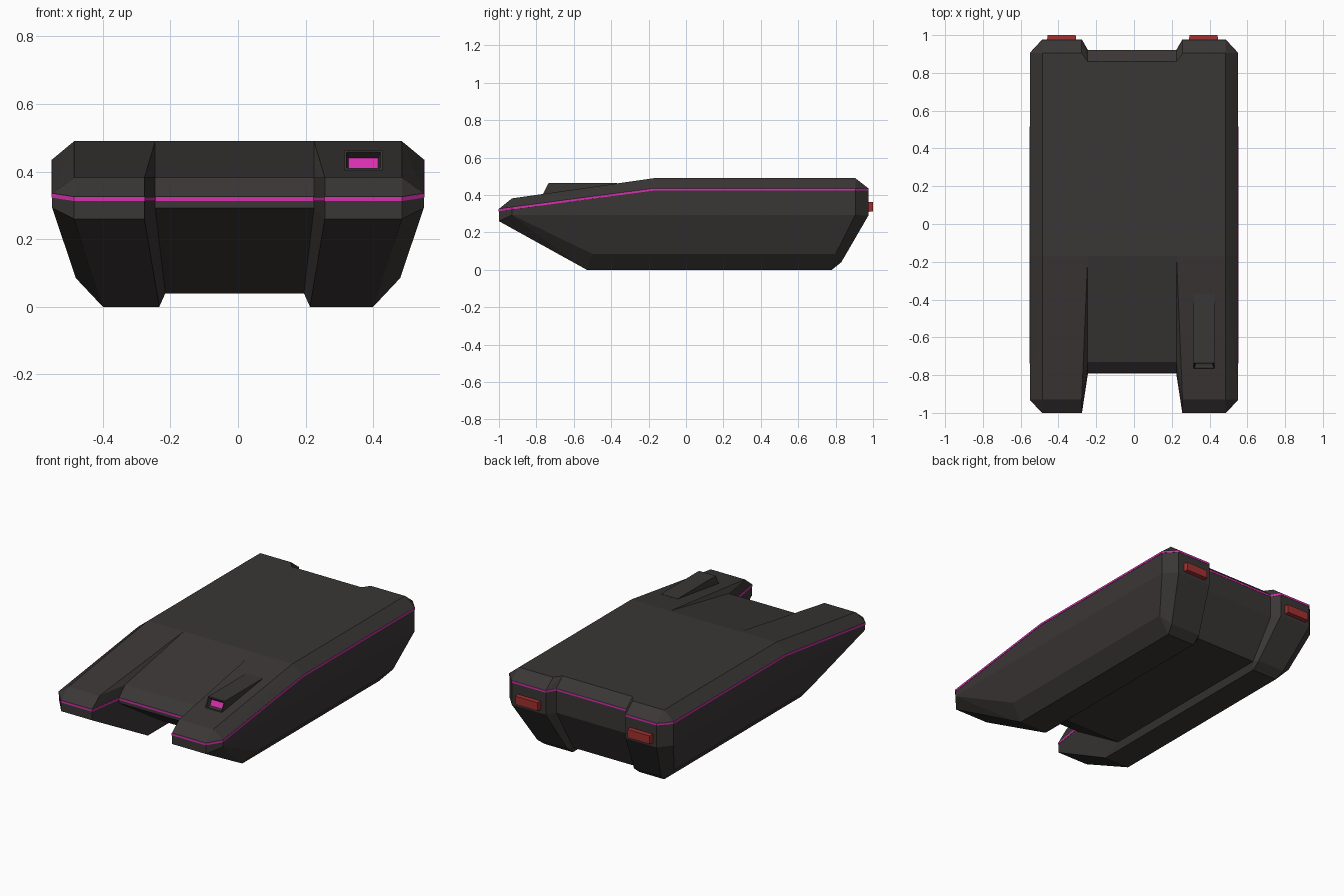
import bpy, bmesh

if "Cube" in bpy.data.objects:
    bpy.data.objects.remove(bpy.data.objects["Cube"])


def material(name, rgb):
    m = bpy.data.materials.new(name)
    m.diffuse_color = (*rgb, 1)
    m.use_nodes = True
    m.node_tree.nodes["Principled BSDF"].inputs["Base Color"].default_value = m.diffuse_color
    return m


DARK = material("dark_shell", (0.042, 0.038, 0.036))
GLOW = material("magenta_glow", (0.68, 0.03, 0.42))
RED = material("red_lens", (0.35, 0.03, 0.03))


def finish(name, bm, *mats):
    bmesh.ops.recalc_face_normals(bm, faces=bm.faces[:])
    me = bpy.data.meshes.new(name)
    bm.to_mesh(me)
    bm.free()
    for m in mats:
        me.materials.append(m)
    ob = bpy.data.objects.new(name, me)
    bpy.context.collection.objects.link(ob)
    return ob


def hull(points):
    bm = bmesh.new()
    for p in points:
        bm.verts.new(p)
    res = bmesh.ops.convex_hull(bm, input=bm.verts[:])
    junk = {e for e in res["geom_interior"] + res["geom_unused"]
            if isinstance(e, bmesh.types.BMVert)}
    bmesh.ops.delete(bm, geom=list(junk), context='VERTS')
    bmesh.ops.dissolve_limit(bm, angle_limit=0.03, verts=bm.verts[:], edges=bm.edges[:])
    return bm


# Side profiles: (x, y, z) of each pod's inner and outer edge, and of the middle deck
POD_TOP = [(-1, .26), (-1, .326), (-.93, .382), (-.17, .49), (.905, .49), (.975, .436), (.975, .29)]
POD_INNER = [(.257, y, z) for y, z in POD_TOP] + [(.213, .83, .04), (.213, .78, 0), (.213, -.53, 0)]
POD_OUTER = [(.485, y, z) for y, z in POD_TOP] + [
    (.55, -.93, .293), (.55, -.93, .336), (.55, -.17, .436), (.55, .905, .436), (.55, .905, .293),
    (.48, -.5, .085), (.48, .8, .085), (.415, -.59, .035), (.415, .83, .04),
    (.4, -.53, 0), (.4, .78, 0)]
DECK = [(.225, -.79, .293), (.225, -.79, .326), (.225, -.73, .382), (.225, -.17, .49),
        (.225, .86, .49), (.225, .92, .436), (.225, .92, .29), (.195, .8, .04), (.195, -.4, .04)]


def side(points, s):
    """Place points on side s; the left inner edge sits slightly further out."""
    return [(s * (x + (.02 if s < 0 and x < .3 else 0)), y, z) for x, y, z in points]


# Side pods
for s, name in ((1, "right_pod"), (-1, "left_pod")):
    finish(name, hull(side(POD_INNER + POD_OUTER + DECK, s)), DARK)

# Middle deck between the pods, left open where it meets them
bm = hull(side(DECK, 1) + side(DECK, -1))
bm.normal_update()
bmesh.ops.delete(bm, geom=[f for f in bm.faces if abs(f.normal.x) > .6], context='FACES')
finish("middle_deck", bm, DARK)

# Glowing stripe all the way round
half = [(.225, -.79, .319), (.257, -1, .319), (.485, -1, .319), (.55, -.93, .329), (.55, -.17, .43),
        (.55, .905, .43), (.485, .975, .43), (.257, .975, .43), (.225, .92, .43)]
path = side(half, 1) + side(half, -1)[::-1]
bm = bmesh.new()
rows = [(bm.verts.new((x, y, z - .006)), bm.verts.new((x, y, z + .006))) for x, y, z in path]
for a, b in zip(rows, rows[1:] + rows[:1]):
    bm.faces.new((a[0], b[0], b[1], a[1]))
mod = finish("glow_stripe", bm, GLOW).modifiers.new("thickness", 'SOLIDIFY')
mod.thickness, mod.offset = .004, 0

# Tail lights
for name, x in (("right_tail_light", .368), ("left_tail_light", -.383)):
    finish(name, hull([(x + sx * w, y, .337 + sz * h) for sx in (-1, 1) for sz in (-1, 1)
                       for y, w, h in ((.96, .079, .028), (1, .074, .025))]), RED)

# Headlight housing with a recessed glowing lens
bm = hull([(x, y, z) for x in (.315, .427)
           for y, z in ((-.765, .405), (-.735, .463), (-.37, .463), (-.37, .405))])
bmesh.ops.recalc_face_normals(bm, faces=bm.faces[:])
front = min(bm.faces, key=lambda f: f.normal.y)
bmesh.ops.inset_individual(bm, faces=[front], thickness=.008)
bmesh.ops.inset_individual(bm, faces=[front], thickness=.009, depth=-.025)
front.material_index = 1
finish("headlight", bm, DARK, GLOW)
